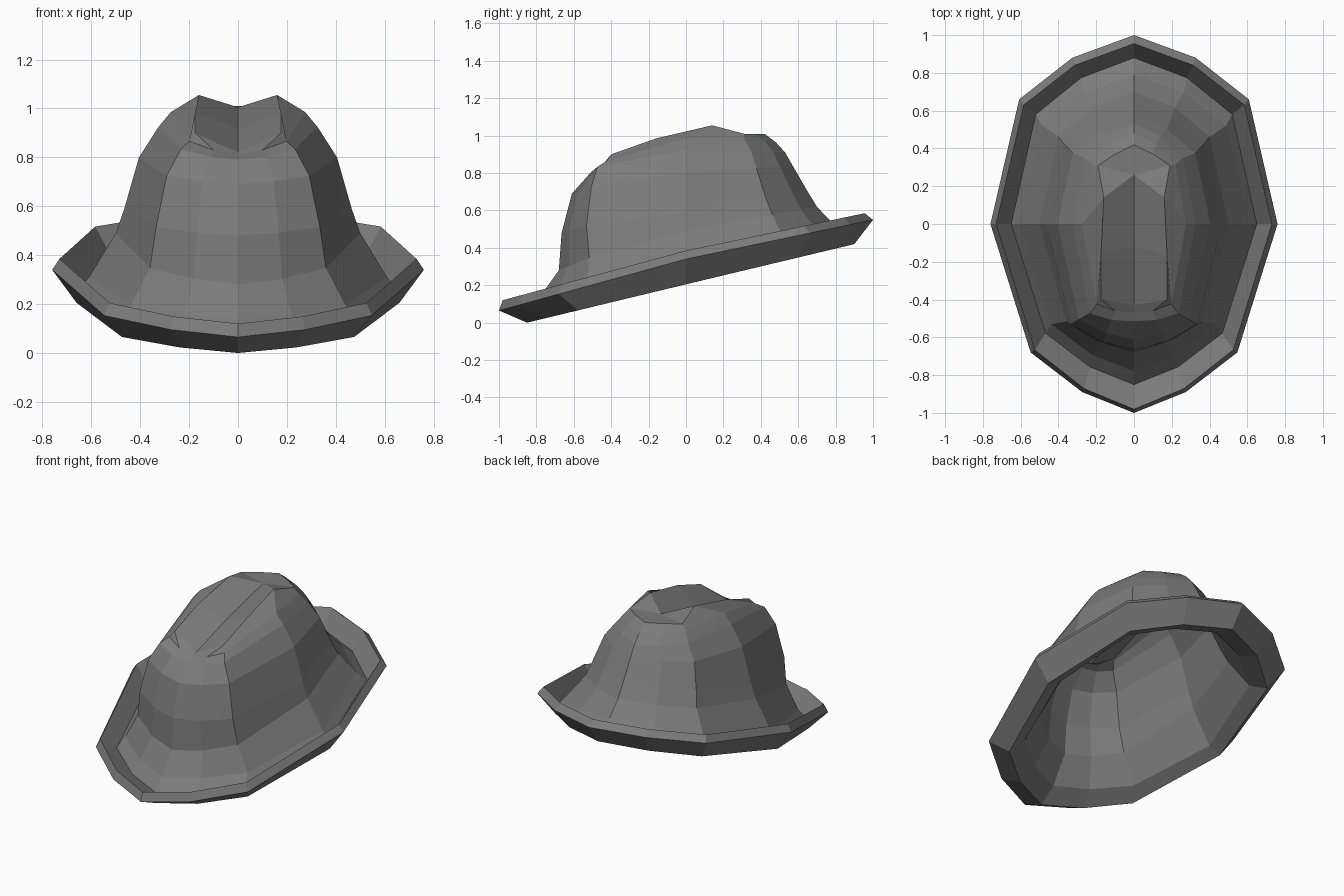
import bpy, bmesh

if "Cube" in bpy.data.objects:
    bpy.data.objects.remove(bpy.data.objects["Cube"])

# Half outline of the hat, front centre to back centre (unit size)
BRIM = [(0, -1), (.36, -.89), (.72, -.68), (1, 0), (.8, .66), (.43, .88), (0, 1)]


def ring(w, yf, yb, zf, zs, zb, box=0.0):
    """Half ring: half width, front y, back y, heights at front, side, back;
    box squares off the front corner."""
    pts = []
    for i, (u, v) in enumerate(BRIM):
        z = zs + (zs - zf) * v if v < 0 else zs + (zb - zs) * v
        if i == 2:
            v -= box
        if i == 1:
            v -= box * .4
        pts.append((u * w, v * (-yf if v < 0 else yb), z))
    return pts


# Crown levels, bottom to top
crown = [
    (.50, -.68, .70, .28, .49, .62, .08),
    (.465, -.665, .645, .48, .59, .71, .12),
    (.405, -.61, .57, .69, .80, .84, .15),
    (.325, -.515, .53, .79, .925, .91, .24),
    (.275, -.47, .48, .81, .985, .965, .22),
]
# Pinched ridge around the top, and valley of the centre crease
ridge = [(0, -.43, .82), (.175, -.40, .90), (.175, -.16, .985), (.16, .14, 1.055),
         (.19, .31, 1.01), (.1, .37, 1.01), (0, .42, 1.01)]
valley = [(0, -.12, .915), (0, .26, 1.005)]
T = .045


def lower(pts):
    return [(x * .9, y * .93, z - .06) for x, y, z in pts]


# Inside of crown, under the brim, around the rolled edge, outside of crown
inner = [ring(w - T, yf + T, yb - T, zf - .03, zs - .04, zb - .04, b)
         for w, yf, yb, zf, zs, zb, b in crown]
rings = [lower(ridge)] + inner[::-1] + [
    ring(.58, -.74, .76, .08, .24, .46),
    ring(.66, -.85, .90, .0, .205, .42),
    ring(.76, -1, 1, .065, .34, .55),
    ring(.73, -.98, .955, .12, .385, .585),
    ring(.65, -.85, .88, .07, .26, .47),
    ring(.61, -.78, .79, .14, .31, .525),
] + [ring(*c) for c in crown] + [ridge]

bm = bmesh.new()
for s in (1, -1):
    def add(pts):
        return [bm.verts.new((s * x, y, z)) for x, y, z in pts]
    rows = [add(r) for r in rings]
    for a, b in zip(rows, rows[1:]):
        for i in range(6):
            bm.faces.new((a[i], a[i + 1], b[i + 1], b[i]))
    # Creased top, outside and inside
    for r, v in ((rows[-1], add(valley)), (rows[0], add(lower(valley)))):
        bm.faces.new((r[0], r[1], r[2], v[0]))
        bm.faces.new((v[0], r[2], r[3], v[1]))
        bm.faces.new((v[1], r[3], r[4]))
        bm.faces.new((v[1], r[4], r[5], r[6]))
bmesh.ops.remove_doubles(bm, verts=bm.verts, dist=.0005)
bmesh.ops.recalc_face_normals(bm, faces=bm.faces)
mesh = bpy.data.meshes.new("brimmed_hat")
bm.to_mesh(mesh)
bm.free()

# Dark grey felt
felt = bpy.data.materials.new("dark_felt")
felt.diffuse_color = (.2, .2, .2, 1)
felt.use_nodes = True
felt.node_tree.nodes["Principled BSDF"].inputs["Base Color"].default_value = felt.diffuse_color
mesh.materials.append(felt)
bpy.context.collection.objects.link(bpy.data.objects.new("brimmed_hat", mesh))
